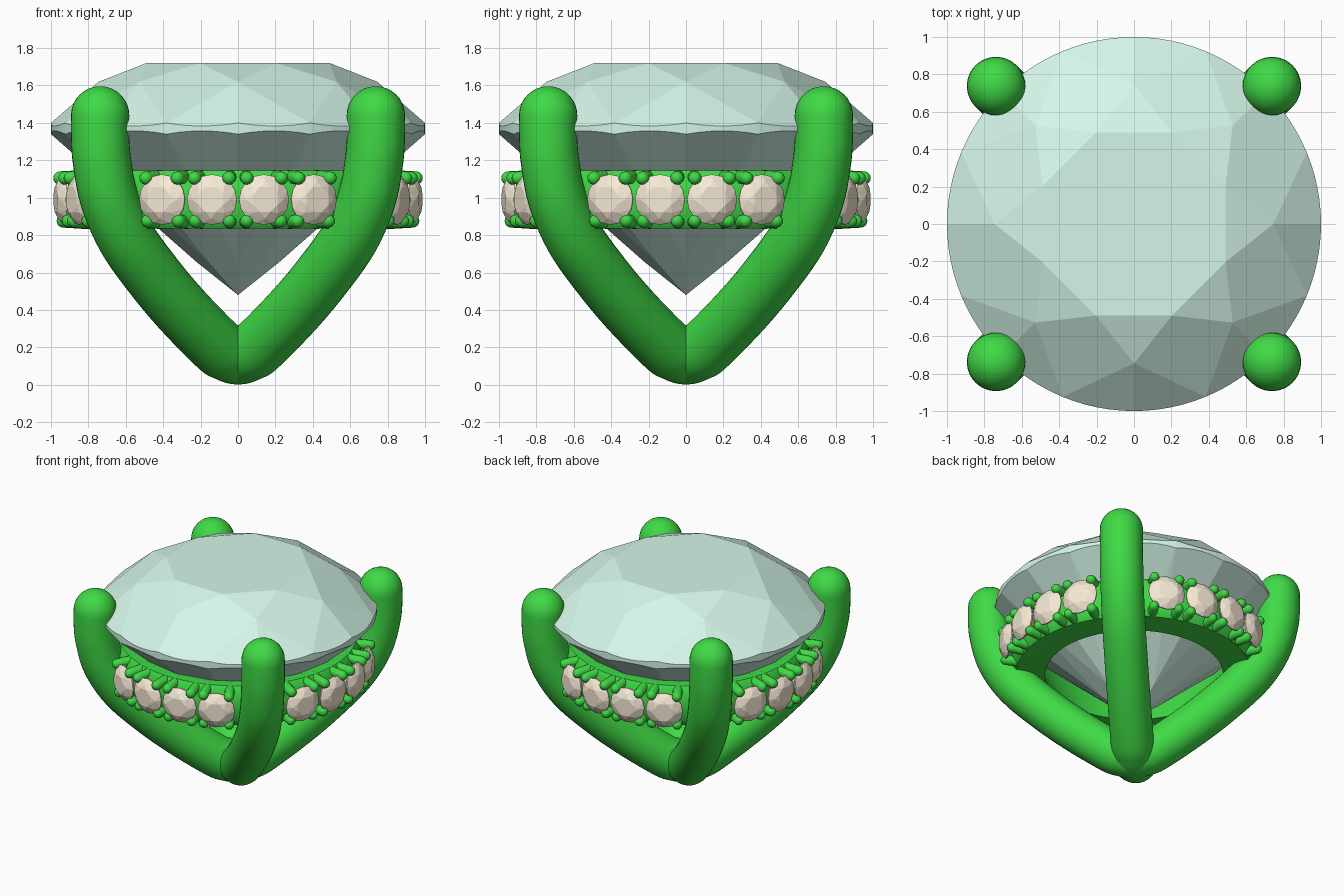
import bpy, bmesh
from math import sin, cos, pi, radians
from mathutils import Vector

if "Cube" in bpy.data.objects:
    bpy.data.objects.remove(bpy.data.objects["Cube"])


def material(name, rgb):
    m = bpy.data.materials.new(name)
    m.diffuse_color = (*rgb, 1)
    m.use_nodes = True
    m.node_tree.nodes["Principled BSDF"].inputs["Base Color"].default_value = m.diffuse_color
    return m


METAL = material("green_metal", (0.05, 0.70, 0.06))
MINT = material("mint_stone", (0.66, 0.92, 0.81))
CREAM = material("cream_stone", (0.93, 0.83, 0.67))


def make_object(name, bm, mat, smooth=False):
    bmesh.ops.recalc_face_normals(bm, faces=bm.faces[:])
    me = bpy.data.meshes.new(name)
    bm.to_mesh(me)
    bm.free()
    me.materials.append(mat)
    ob = bpy.data.objects.new(name, me)
    bpy.context.collection.objects.link(ob)
    if smooth:
        bpy.ops.object.select_all(action='DESELECT')
        ob.select_set(True)
        bpy.context.view_layer.objects.active = ob
        bpy.ops.object.shade_smooth_by_angle(angle=radians(40))
    return ob


def brilliant(sub):
    """Round brilliant cut of radius 1, girdle at z = 0, table facing +z."""
    bm = bmesh.new()
    n, half = 16 * sub, pi / 16

    def ring(count, r, z, start=0.0):
        return [bm.verts.new((r * cos(start + 2 * pi * i / count),
                              r * sin(start + 2 * pi * i / count), z))
                for i in range(count)]

    def girdle(z, slope):
        # scalloped edge where the flat facets meet the round girdle
        vs = ring(n, 1, z)
        for i, v in enumerate(vs):
            d = (i % sub) / sub * 2 * half - half
            v.co.z += slope * (cos(d) - cos(half))
        return vs

    table = ring(8, 0.53, 0.35, pi / 8)
    mid = ring(8, 0.745, 0.25)
    top = girdle(0.03, -0.863)
    low = girdle(-0.03, 0.895)
    pav = ring(8, 0.22, -0.715)
    culet = bm.verts.new((0, 0, -0.89))
    bm.faces.new(table)
    for k in range(8):
        a, j, b = 2 * k * sub, (k + 1) % 8, (2 * k + 1) * sub
        bm.faces.new((table[k - 1], mid[k], table[k]))
        bm.faces.new((table[k], mid[k], top[b], mid[j]))
        bm.faces.new((culet, pav[j], low[b], pav[k]))
        for s in (a, a - sub):
            idx = [(s + i) % n for i in range(sub + 1)]
            bm.faces.new([mid[k]] + [top[i] for i in idx])
            bm.faces.new([pav[k]] + [low[i] for i in reversed(idx)])
    for i in range(n):
        j = (i + 1) % n
        bm.faces.new((top[i], low[i], low[j], top[j]))
    return bm


def tube(bm, pts, r, side, seg, cap):
    """Round bar with domed ends along a path in the plane normal to side."""
    pts = [Vector(p) for p in pts]
    tan = [(pts[min(i + 1, len(pts) - 1)] - pts[max(i - 1, 0)]).normalized()
           for i in range(len(pts))]
    angs = [pi / 2 * i / cap for i in range(1, cap)]
    rows = [(pts[0] - tan[0] * r * sin(a), tan[0], r * cos(a)) for a in reversed(angs)]
    rows += [(p, t, r) for p, t in zip(pts, tan)]
    rows += [(pts[-1] + tan[-1] * r * sin(a), tan[-1], r * cos(a)) for a in angs]
    loops = []
    for p, t, rad in rows:
        up = t.cross(side)
        loops.append([bm.verts.new(p + rad * (side * cos(2 * pi * i / seg) + up * sin(2 * pi * i / seg)))
                      for i in range(seg)])
    for a, b in zip(loops, loops[1:]):
        for i in range(seg):
            bm.faces.new((a[i], a[(i + 1) % seg], b[(i + 1) % seg], b[i]))
    for loop, p, s in ((loops[0], pts[0], -1), (loops[-1], pts[-1], 1)):
        tip = bm.verts.new(p + s * r * tan[0 if s < 0 else -1])
        for i in range(seg):
            bm.faces.new((loop[i], loop[(i + 1) % seg], tip))


def smooth_path(p, steps=5):
    out = []
    for i in range(len(p) - 1):
        a, b, c, d = p[max(i - 1, 0)], p[i], p[i + 1], p[min(i + 2, len(p) - 1)]
        for s in range(steps):
            t = s / steps
            out.append(0.5 * (2 * b + (c - a) * t + (2 * a - 5 * b + 4 * c - d) * t**2
                              + (3 * b - a - 3 * c + d) * t**3))
    return out + [p[-1]]


# Large centre stone
centre = make_object("centre_stone", brilliant(6), MINT)
centre.location.z = 1.37

# Two crossing V-shaped bars that form the four claws
half_path = [(0.06, .175), (.12, .215), (.3, .4), (.455, .585), (.6, .79),
             (.69, 1.0), (.728, 1.2), (.737, 1.33), (.737, 1.44)]
for name, s in (("claw_bar_a", 1), ("claw_bar_b", -1)):
    pts = [Vector((-x, -x * s, z)) for x, z in reversed(half_path)]
    pts += [Vector((0, 0, .157))] + [Vector((x, x * s, z)) for x, z in half_path]
    bm = bmesh.new()
    tube(bm, smooth_path(pts), 0.156, Vector((1, -s, 0)).normalized(), 32, 8)
    for v in bm.verts:
        v.co.z = max(v.co.z, 0)
    make_object(name, bm, METAL, True)

# Halo band under the centre stone
profile = [(.64, .835), (.85, .835), (.885, .88), (.885, 1.1), (.85, 1.145), (.76, 1.145)]
bm = bmesh.new()
N = 96
loops = [[bm.verts.new((r * cos(2 * pi * i / N), r * sin(2 * pi * i / N), z)) for r, z in profile]
         for i in range(N)]
for i in range(N):
    a, b = loops[i], loops[(i + 1) % N]
    for j in range(len(profile)):
        k = (j + 1) % len(profile)
        bm.faces.new((a[j], b[j], b[k], a[k]))
make_object("halo_band", bm, METAL, True)

# Small stones set in the band, four between each pair of claws, with bead prongs
bm = brilliant(1)
small = None
beads = bmesh.new()
for quarter in range(4):
    for step in (-25.5, -8.5, 8.5, 25.5):
        ang = radians(quarter * 90 + step)
        out = Vector((cos(ang), sin(ang), 0))
        if small is None:
            ob = small = make_object("halo_stone", bm, CREAM)
        else:
            ob = bpy.data.objects.new("halo_stone", small.data)
            bpy.context.collection.objects.link(ob)
        ob.scale = (0.135,) * 3
        ob.location = out * 0.94 + Vector((0, 0, 0.99))
        ob.rotation_mode = 'QUATERNION'
        ob.rotation_quaternion = out.to_track_quat('Z', 'Y')
        for da in (-5.6, 5.6):
            b = ang + radians(da)
            d, side = Vector((cos(b), sin(b), 0)), Vector((-sin(b), cos(b), 0))
            for z0, z1, r1 in ((1.113, 1.105, .953), (.868, .876, .935)):
                tube(beads, (d * .8 + Vector((0, 0, z0)), d * r1 + Vector((0, 0, z1))),
                     0.036, side, 12, 4)
make_object("bead_prongs", beads, METAL, True)
